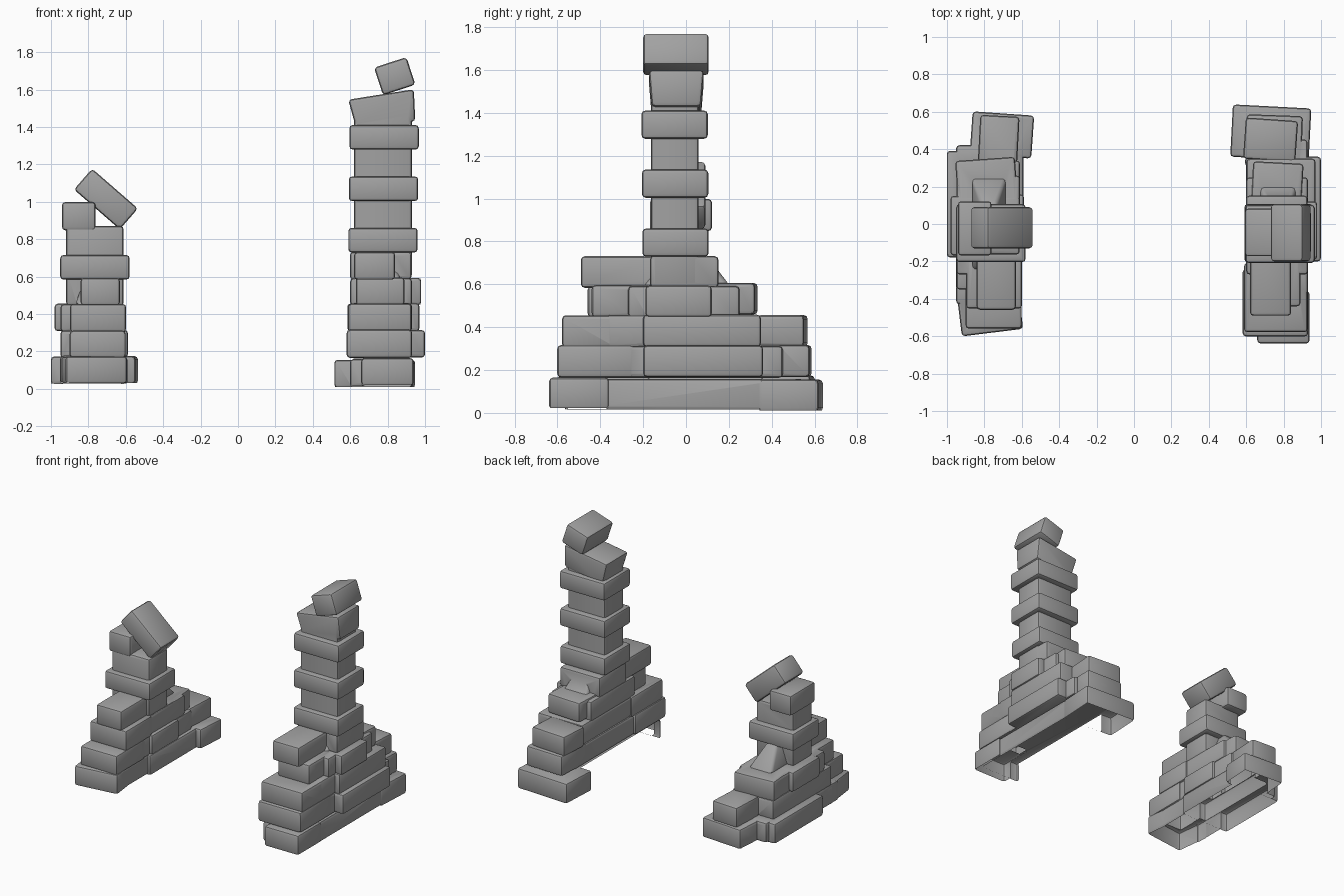
import bpy, bmesh, random
from math import radians
from mathutils import Matrix, Vector

if "Cube" in bpy.data.objects:
    bpy.data.objects.remove(bpy.data.objects["Cube"])

random.seed(4)
COURSE = 0.14   # height of one course
GREY = bpy.data.materials.new("stone_grey")
GREY.diffuse_color = (0.36, 0.36, 0.36, 1)
GREY.use_nodes = True
GREY.node_tree.nodes["Principled BSDF"].inputs["Base Color"].default_value = GREY.diffuse_color


def stone(name, centre, size, yaw=0, tilt=0, taper=1.0):
    """Rounded block; yaw about z, tilt about y, taper scales the top."""
    bm = bmesh.new()
    bmesh.ops.create_cube(bm, size=1)
    for v in bm.verts:
        if v.co.z > 0:
            v.co.x *= taper
            v.co.y *= taper
    bmesh.ops.scale(bm, vec=size, verts=bm.verts)
    bmesh.ops.bevel(bm, geom=bm.edges[:], offset=0.018, segments=2, profile=0.5, affect='EDGES')
    bm.transform(Matrix.Translation(centre) @ Matrix.Rotation(radians(yaw), 4, 'Z')
                 @ Matrix.Rotation(radians(tilt), 4, 'Y'))
    me = bpy.data.meshes.new(name)
    bm.to_mesh(me)
    bm.free()
    me.materials.append(GREY)
    ob = bpy.data.objects.new(name, me)
    bpy.context.collection.objects.link(ob)
    return ob


def course_stone(level, x0, x1, y0, y1, yaw=0, taper=1.0):
    """Stone lying in a numbered course, overlapping its neighbours slightly."""
    z = 0.03 + COURSE * (level + 0.5) + random.uniform(-.003, .003)
    j = random.uniform(-.002, .002)
    return stone("stone", Vector(((x0 + x1) / 2 + j, (y0 + y1) / 2 - j, z)),
                 (x1 - x0, y1 - y0, COURSE + random.uniform(.006, .012)), yaw, 0, taper)


def column(cx, z0, z1, collars):
    """Narrow shaft with evenly spaced wide collars."""
    yield stone("stone", Vector((cx, -.052, (z0 + z1) / 2)), (.308, .222, z1 - z0))
    for k in range(collars):
        yield stone("stone", Vector((cx + .003 * k, -.049 - .002 * k, z0 + .205 + .275 * k)),
                    (.371, .31, .132))


def smooth(ob):
    bpy.ops.object.select_all(action='DESELECT')
    ob.select_set(True)
    bpy.context.view_layer.objects.active = ob
    bpy.ops.object.shade_smooth_by_angle(angle=radians(40))


def volume(me):
    bm = bmesh.new()
    bm.from_mesh(me)
    v = bm.calc_volume()
    bm.free()
    return v


def masonry(name, obs, is_open):
    """Fuse the stones into one outer shell and remove the open faces underneath."""
    base, spare = obs[0], []
    for o in obs[1:]:
        m = base.modifiers.new("union", 'BOOLEAN')
        m.operation = 'UNION'
        m.solver = 'MANIFOLD'
        m.object = o
        dg = bpy.context.evaluated_depsgraph_get()
        me = bpy.data.meshes.new_from_object(base.evaluated_get(dg))
        base.modifiers.clear()
        if volume(me) >= max(volume(base.data), volume(o.data)) - 1e-5:
            base.data = me
        else:
            spare.append(o)     # a stone that will not fuse is simply laid in
    bm = bmesh.new()
    for o in [base] + spare:
        bm.from_mesh(o.data)
    for o in obs:
        bpy.data.objects.remove(o)
    doomed = [f for f in bm.faces if is_open(f.normal, f.calc_center_median())]
    bmesh.ops.delete(bm, geom=doomed, context='FACES')
    me = bpy.data.meshes.new(name)
    bm.to_mesh(me)
    bm.free()
    me.materials.append(GREY)
    for p in me.polygons:
        p.material_index = 0
    ob = bpy.data.objects.new(name, me)
    bpy.context.collection.objects.link(ob)
    smooth(ob)


# tall pillar: stepped core courses, projecting stones, then the column
tall = [course_stone(n - .1 * (n == 0), .60, .93, -.57 + .1 * n, .55 - .1 * n) for n in range(5)]
for s in [(-.16, .52, .94, .35, .63, -3), (-.08, .66, .94, -.64, -.36),
          (1, .58, .93, -.60, -.24), (1, .60, .90, .30, .58, -2), (1, .72, 1.0, -.2, .36),
          (2, .59, .93, -.58, -.21), (2, .59, .87, .34, .56, -4), (2, .71, .97, -.20, .35),
          (3, .63, .89, -.44, -.15), (3, .66, .98, -.19, .12), (3.1, .63, .90, .11, .33, -3),
          (4, .62, .84, -.49, -.14), (4, .67, .87, -.2, .21, 0, .45)]:
    tall.append(course_stone(*s))
tall += column(.775, .59, 1.5, 3)
tall.append(stone("stone", Vector((.778, -.045, 1.49)), (.317, .23, .17), 0, -9, 1.12))
masonry("tall_pillar", tall,
        lambda n, c: c.z < .15 and (n.z < -.7 or (n.x < -.7 and abs(c.y) < .36 and c.x > .59)))

# short pillar: broader lower courses and a broken head
short = [course_stone(n, -.95, -.61, -.43 + .08 * n, .42 - .08 * n) for n in range(3)]
for s in [(0, -.94, -.61, -.58, -.30, 7), (0, -1.0, -.59, -.18, .39), (0, -.87, -.54, .36, .59, -4),
          (1, -.90, -.60, -.56, -.22), (1, -.83, -.62, .33, .58, -3), (1, -.88, -.59, -.16, .16),
          (2, -.90, -.60, -.45, -.14), (2, -.95, -.63, .10, .35, 4), (2, -.98, -.61, -.17, .15),
          (3, -.84, -.63, -.46, -.12), (3, -.87, -.68, -.25, .25, 0, .45),
          (5.9, -.94, -.76, -.17, .12)]:
    short.append(course_stone(*s))
short += column(-.765, .445, .87, 1)
masonry("short_pillar", short, lambda n, c: n.z < -.7 and c.z < .1)

# loose capping stones lying tilted on the broken tops
smooth(stone("tall_capstone", Vector((.838, -.047, 1.672)), (.182, .306, .155), 0, -18))
smooth(stone("short_capstone", Vector((-.706, -.02, 1.015)), (.325, .222, .148), 0, 41))
